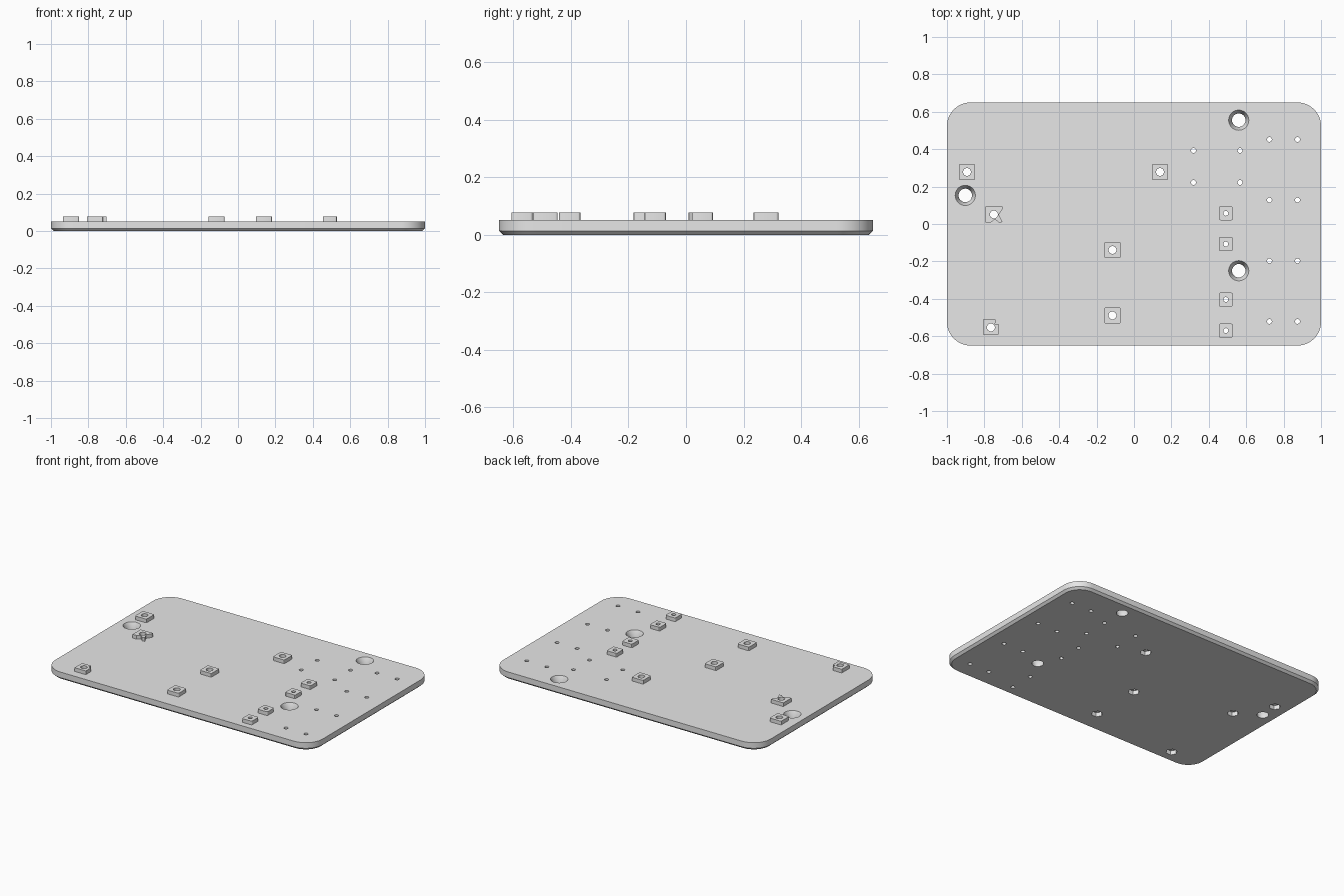
import bpy, bmesh, math

if "Cube" in bpy.data.objects:
    bpy.data.objects.remove(bpy.data.objects["Cube"])

TOP, BOSS_TOP = 0.052, 0.077

grey = bpy.data.materials.new("plain grey")
grey.diffuse_color = (0.8, 0.8, 0.8, 1)
grey.use_nodes = True
grey.node_tree.nodes["Principled BSDF"].inputs["Base Color"].default_value = grey.diffuse_color


def loft(name, stacks):
    """Object made of closed solids, each a list of rings (same point count)."""
    bm = bmesh.new()
    for rings in stacks:
        loops = [[bm.verts.new(p) for p in ring] for ring in rings]
        n = len(loops[0])
        bm.faces.new(loops[0][::-1])
        bm.faces.new(loops[-1])
        for a, b in zip(loops, loops[1:]):
            for i in range(n):
                j = (i + 1) % n
                bm.faces.new((a[i], a[j], b[j], b[i]))
    bmesh.ops.recalc_face_normals(bm, faces=bm.faces)
    me = bpy.data.meshes.new(name)
    bm.to_mesh(me)
    bm.free()
    me.materials.append(grey)
    ob = bpy.data.objects.new(name, me)
    bpy.context.collection.objects.link(ob)
    return ob


def ring(x, y, r, z, n=32):
    return [(x + r * math.cos(2 * math.pi * i / n),
             y + r * math.sin(2 * math.pi * i / n), z) for i in range(n)]


def rounded(x, y, hx, hy, r, z, steps):
    pts = []
    for q, (sx, sy) in enumerate(((1, 1), (-1, 1), (-1, -1), (1, -1))):
        for i in range(steps + 1):
            a = math.pi / 2 * (q + i / steps)
            pts.append((x + sx * (hx - r) + r * math.cos(a),
                        y + sy * (hy - r) + r * math.sin(a), z))
    return pts


def cut(ob, *cutters):
    for c in cutters:
        c.hide_render = True
        m = ob.modifiers.new("holes", 'BOOLEAN')
        m.operation, m.solver, m.object = 'DIFFERENCE', 'EXACT', c
    bpy.context.view_layer.update()
    ev = ob.evaluated_get(bpy.context.evaluated_depsgraph_get())
    me = bpy.data.meshes.new_from_object(ev)
    ob.modifiers.clear()
    ob.data = me


def smooth(ob):
    bpy.ops.object.select_all(action='DESELECT')
    ob.select_set(True)
    bpy.context.view_layer.objects.active = ob
    bpy.ops.object.shade_smooth_by_angle(angle=math.radians(30))


# Positions
large = [(-0.893, 0.278), (0.139, 0.278), (-0.115, -0.139), (-0.115, -0.489)]
notched = [(-0.749, 0.051), (-0.765, -0.553)]
small = [(0.491, y) for y in (0.057, -0.107, -0.404, -0.57)]
pins = [(x, y) for x in (0.318, 0.567) for y in (0.393, 0.222)]
pins += [(x, y) for x in (0.724, 0.874) for y in (0.452, 0.128, -0.197, -0.521)]
mounts = [(0.56, 0.555), (-0.902, 0.153), (0.56, -0.25)]

# Base plate with a chamfered lower edge
plate = loft("base_plate", [[
    rounded(0, 0, 0.985, 0.635, 0.112, 0, 12),
    rounded(0, 0, 1.0, 0.65, 0.127, 0.014, 12),
    rounded(0, 0, 1.0, 0.65, 0.127, TOP, 12)]])

# Through holes, countersunk mounting holes and hexagonal nut pockets
holes = [[ring(x, y, r, z) for z in (-0.05, 0.12)]
         for pts, r in ((large + notched, 0.021), (small + pins, 0.013))
         for x, y in pts]
holes_cutter = loft("hole_cutter", holes)
sink_cutter = loft("countersink_cutter", [
    [ring(x, y, 0.036, -0.05), ring(x, y, 0.036, 0.015),
     ring(x, y, 0.054, TOP), ring(x, y, 0.054, 0.12)] for x, y in mounts])
nut_cutter = loft("nut_pocket_cutter", [
    [ring(x, y, 0.036, -0.05, 6), ring(x, y, 0.036, 0.028, 6)]
    for x, y in large + notched])
cut(plate, holes_cutter, sink_cutter, nut_cutter)
smooth(plate)

# Square standoffs
for label, pts, h in (("large_standoff", large, 0.043), ("small_standoff", small, 0.037)):
    for x, y in pts:
        ob = loft(label, [[rounded(x, y, h, h, 0.008, z, 3) for z in (TOP, BOSS_TOP)]])
        cut(ob, holes_cutter)
        smooth(ob)

# Notched standoffs
outlines = [
    [(-0.794, 0.094), (-0.794, 0.008), (-0.765, 0.008), (-0.744, 0.025), (-0.722, 0.008),
     (-0.703, 0.010), (-0.723, 0.050), (-0.703, 0.080), (-0.703, 0.094)],
    [(-0.808, -0.51), (-0.808, -0.592), (-0.724, -0.592), (-0.724, -0.534),
     (-0.744, -0.534), (-0.738, -0.522), (-0.742, -0.51)]]
for pts in outlines:
    ob = loft("notched_standoff", [[[(x, y, z) for x, y in pts] for z in (TOP, BOSS_TOP)]])
    cut(ob, holes_cutter)
    smooth(ob)

for c in (holes_cutter, sink_cutter, nut_cutter):
    bpy.data.objects.remove(c)
